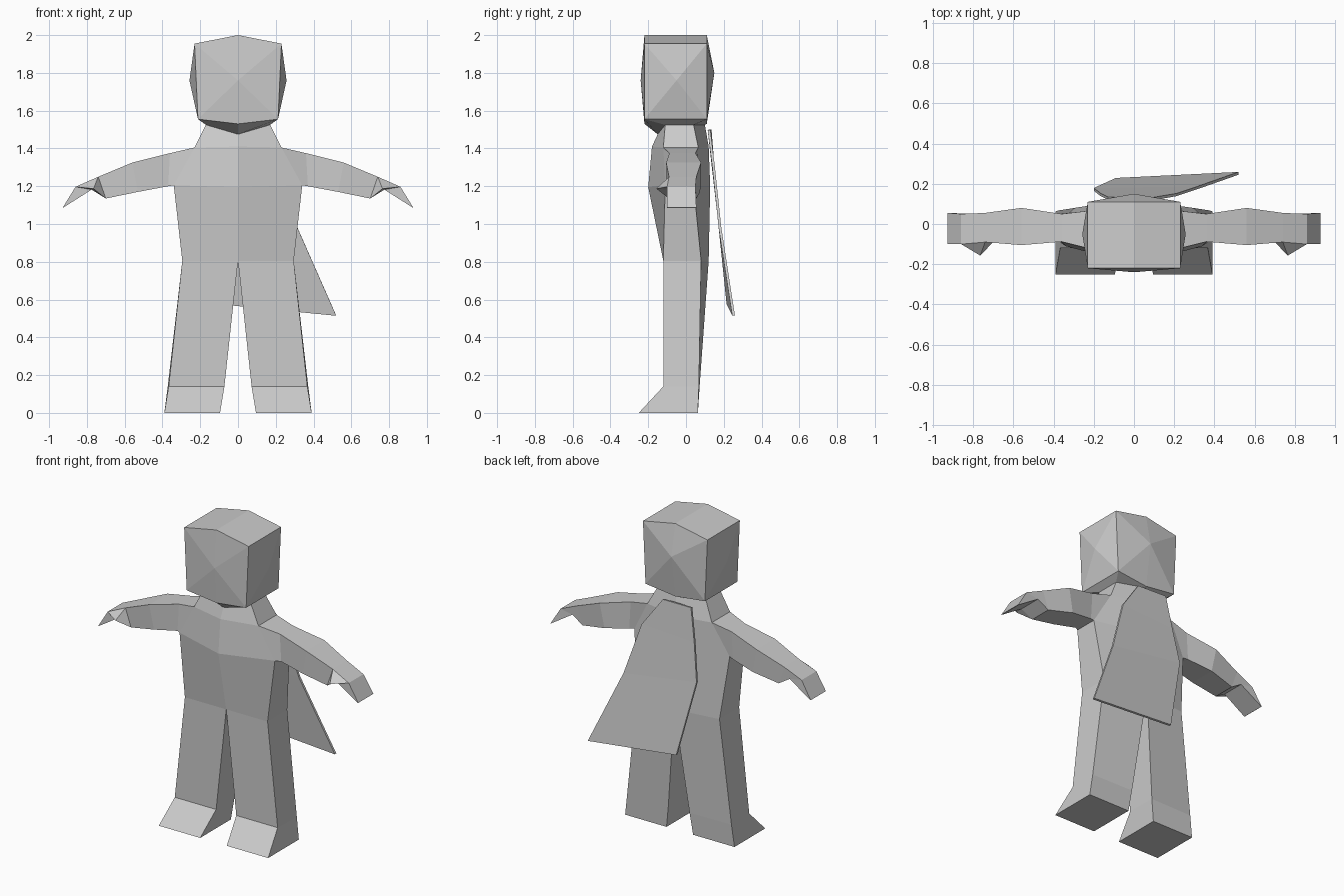
import bpy, bmesh

if "Cube" in bpy.data.objects:
    bpy.data.objects.remove(bpy.data.objects["Cube"])

grey = bpy.data.materials.new("light_grey")
grey.diffuse_color = (0.6, 0.6, 0.6, 1)
grey.use_nodes = True
grey.node_tree.nodes["Principled BSDF"].inputs["Base Color"].default_value = grey.diffuse_color


def finish(name, bm, mirror=False):
    """Turn a bmesh into a flat-shaded object, optionally mirrored across x."""
    bmesh.ops.remove_doubles(bm, verts=bm.verts, dist=0.0005)
    bmesh.ops.recalc_face_normals(bm, faces=bm.faces)
    me = bpy.data.meshes.new(name)
    bm.to_mesh(me)
    bm.free()
    me.materials.append(grey)
    ob = bpy.data.objects.new(name, me)
    bpy.context.collection.objects.link(ob)
    if mirror:
        ob.modifiers.new("mirror", 'MIRROR').use_clip = True
    return ob


def add_rings(bm, rings):
    return [[bm.verts.new(p) for p in r] for r in rings]


def bridge(bm, a, b, skip=()):
    n = len(a)
    for i in range(n):
        if i not in skip:
            j = (i + 1) % n
            bm.faces.new((a[i], a[j], b[j], b[i]))


def fan(bm, loop, tip):
    v = bm.verts.new(tip)
    for i in range(len(loop)):
        bm.faces.new((loop[i], loop[(i + 1) % len(loop)], v))


def six(w, z, yf, yb, zf, ycf, zb, ycb):
    """Body ring: front centre, right front, right back, back centre, left back, left front."""
    return [(0, ycf, zf), (w, yf, z), (w, yb, z), (0, ycb, zb), (-w, yb, z), (-w, yf, z)]


def box_ring(top, bottom, yt, yb):
    """Arm ring from (x, z) of its top and bottom and the y ranges there."""
    return [(top[0], yt[0], top[1]), (top[0], yt[1], top[1]),
            (bottom[0], yb[1], bottom[1]), (bottom[0], yb[0], bottom[1])]


neck = six(.17, 1.525, -.11, .04, 1.475, -.15, 1.525, .10)

# torso, open at the arm sockets
bm = bmesh.new()
r = add_rings(bm, [neck,
                   six(.23, 1.405, -.12, .065, 1.41, -.18, 1.41, .12),
                   six(.34, 1.205, -.11, .04, 1.195, -.20, 1.2, .128),
                   six(.295, .805, -.12, .08, .805, -.12, .805, .12)])
bridge(bm, r[0], r[1])
bridge(bm, r[1], r[2], skip=(0, 1, 4, 5))
for s in (1, 5):  # chest creases run from the shoulders to the breastbone
    bm.faces.new((r[1][0], r[1][s], r[2][0]))
    bm.faces.new((r[1][s], r[2][s], r[2][0]))
bridge(bm, r[2], r[3])
finish("torso", bm)

# head, a box with bulging sides
bm = bmesh.new()
n, lo, hi = add_rings(bm, [neck,
                           six(.212, 1.555, -.22, .11, 1.53, -.22, 1.53, .11),
                           six(.23, 1.955, -.22, .11, 2.0, -.22, 2.0, .11)])
bridge(bm, n, lo)
fan(bm, [lo[5], lo[0], lo[1], hi[1], hi[0], hi[5]], (0, -.24, 1.76))
fan(bm, [lo[2], lo[3], lo[4], hi[4], hi[3], hi[2]], (0, .15, 1.80))
fan(bm, [lo[1], lo[2], hi[2], hi[1]], (.257, -.05, 1.76))
fan(bm, [lo[4], lo[5], hi[5], hi[4]], (-.257, -.05, 1.76))
bm.faces.new((hi[0], hi[1], hi[2], hi[3]))
bm.faces.new((hi[0], hi[3], hi[4], hi[5]))
finish("head", bm)

# arms with wedge hands
bm = bmesh.new()
r = add_rings(bm, [box_ring((.23, 1.405), (.34, 1.205), (-.12, .065), (-.11, .04)),
                   box_ring((.36, 1.375), (.37, 1.20), (-.088, .05), (-.088, .05)),
                   box_ring((.56, 1.325), (.53, 1.17), (-.105, .08), (-.10, .075)),
                   box_ring((.74, 1.25), (.70, 1.135), (-.09, .055), (-.09, .055)),
                   box_ring((.86, 1.197), (.775, 1.182), (-.10, .05), (-.10, .05)),
                   box_ring((.928, 1.087), (.926, 1.086), (-.10, .055), (-.10, .055))])
for a, b in zip(r, r[1:]):
    bridge(bm, a, b, skip=(3,) if a is r[3] else ())
bm.faces.new(r[-1])
# thumbs
fan(bm, [r[3][0], r[3][3], r[4][3], r[4][0]], (.765, -.157, 1.187))
finish("arms", bm, mirror=True)

# legs with sloping feet
bm = bmesh.new()
r = add_rings(bm, [[(0, -.12, .805), (.295, -.12, .805), (.295, .08, .805), (0, .12, .805)],
                   [(.072, -.12, .14), (.367, -.12, .14), (.372, .068, .14), (.076, .072, .14)],
                   [(.095, -.25, 0), (.39, -.25, 0), (.39, .063, 0), (.095, .063, 0)]])
bridge(bm, r[0], r[1])
bridge(bm, r[1], r[2])
bm.faces.new(r[2])
finish("legs", bm, mirror=True)

# cape swept to one side
bm = bmesh.new()
right = [(.075, .122, 1.497), (.21, .145, 1.31), (.315, .18, .98), (.52, .252, .515)]
left = [(-.13, .128, 1.50), (-.165, .145, 1.29), (-.20, .172, 1.055), (-.09, .222, .575)]
a, b = add_rings(bm, [right, left])
for i in range(3):
    bm.faces.new((a[i], a[i + 1], b[i + 1], b[i]))
cape = finish("cape", bm)
solid = cape.modifiers.new("thickness", 'SOLIDIFY')
solid.thickness = 0.014
solid.offset = 0
